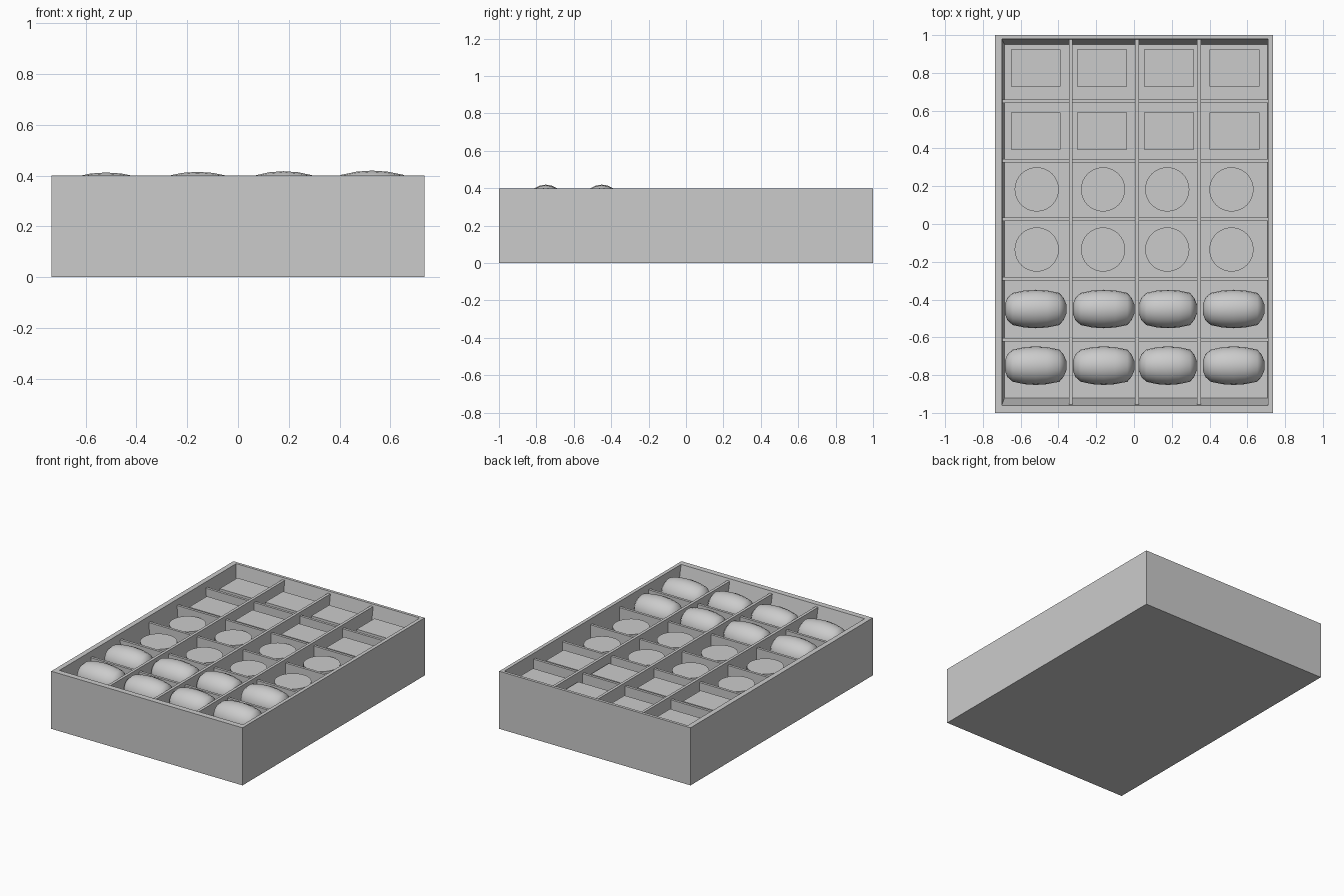
import bpy, bmesh, math

if "Cube" in bpy.data.objects:
    bpy.data.objects.remove(bpy.data.objects["Cube"])

def make_object(name, bm, smooth=False):
    bmesh.ops.recalc_face_normals(bm, faces=bm.faces)
    me = bpy.data.meshes.new(name)
    bm.to_mesh(me)
    bm.free()
    ob = bpy.data.objects.new(name, me)
    bpy.context.collection.objects.link(ob)
    if smooth:
        bpy.ops.object.select_all(action='DESELECT')
        ob.select_set(True)
        bpy.context.view_layer.objects.active = ob
        bpy.ops.object.shade_smooth_by_angle(angle=math.radians(40))
    return ob

def block(name, x0, x1, y0, y1, z0, z1):
    bm = bmesh.new()
    bmesh.ops.create_cube(bm, size=1)
    for v in bm.verts:
        v.co = (x1 if v.co.x > 0 else x0,
                y1 if v.co.y > 0 else y0,
                z1 if v.co.z > 0 else z0)
    return make_object(name, bm)

FLOOR, RIM = 0.21, 0.4

# Box: stacked rectangular loops, outside up, over the rim, down the sloped inner walls
bm = bmesh.new()
loops = []
for x0, x1, y0, y1, z in [(-0.735, 0.735, -1, 1, 0),
                          (-0.735, 0.735, -1, 1, RIM),
                          (-0.70, 0.71, -0.96, 0.98, RIM),
                          (-0.685, 0.708, -0.92, 0.95, FLOOR)]:
    loops.append([bm.verts.new(p) for p in
                  ((x0, y0, z), (x1, y0, z), (x1, y1, z), (x0, y1, z))])
for a, b in zip(loops, loops[1:]):
    for i in range(4):
        j = (i + 1) % 4
        bm.faces.new((a[i], a[j], b[j], b[i]))
bm.faces.new(loops[0])
bm.faces.new(loops[-1])
make_object("box", bm)

# Dividers: tall ones front to back, lower ones across
for i, x in enumerate((-0.335, 0.016, 0.344)):
    block(f"long_divider_{i}", x - 0.01, x + 0.01, -0.962, 0.982, FLOOR - 0.01, 0.385)
for i, y in enumerate((0.65, 0.335, 0.025, -0.29, -0.612)):
    block(f"cross_divider_{i}", -0.70, 0.712, y - 0.009, y + 0.009, FLOOR - 0.01, 0.36)

# Square chocolates
for r, y in enumerate((0.827, 0.492)):
    for c, x in enumerate((-0.52, -0.17, 0.185, 0.533)):
        block(f"square_chocolate_{r}_{c}", x - 0.132, x + 0.132,
              y - 0.098, y + 0.098, FLOOR - 0.01, 0.335)

# Round chocolates
for r, y in enumerate((0.183, -0.135)):
    for c, x in enumerate((-0.515, -0.164, 0.176, 0.516)):
        bm = bmesh.new()
        bmesh.ops.create_cone(bm, cap_ends=True, segments=32,
                              radius1=0.117, radius2=0.117, depth=0.135)
        bmesh.ops.translate(bm, verts=bm.verts, vec=(x, y, 0.335 - 0.0675))
        make_object(f"round_chocolate_{r}_{c}", bm, smooth=True)

# Barrel-shaped chocolates: profile (x, radius) revolved about the x axis
PROFILE = [(-0.162, 0.03), (-0.15, 0.06), (-0.122, 0.085), (-0.06, 0.098), (0.0, 0.102),
           (0.06, 0.098), (0.125, 0.085), (0.148, 0.058), (0.162, 0.025)]

def barrel(name, x, y, z, scale):
    bm = bmesh.new()
    n = 20
    rings = [[bm.verts.new((x + px * scale,
                            y + r * math.cos(2 * math.pi * k / n),
                            z + r * math.sin(2 * math.pi * k / n)))
              for k in range(n)] for px, r in PROFILE]
    for a, b in zip(rings, rings[1:]):
        for k in range(n):
            m = (k + 1) % n
            bm.faces.new((a[k], a[m], b[m], b[k]))
    bm.faces.new(rings[0])
    bm.faces.new(rings[-1])
    make_object(name, bm, smooth=True)

for r, y in enumerate((-0.45, -0.75)):
    for c, (x, s) in enumerate(((-0.52, 1.0), (-0.16, 1.0), (0.18, 0.94), (0.528, 1.0))):
        barrel(f"barrel_chocolate_{r}_{c}", x, y, 0.31 + 0.0025 * c, s)
